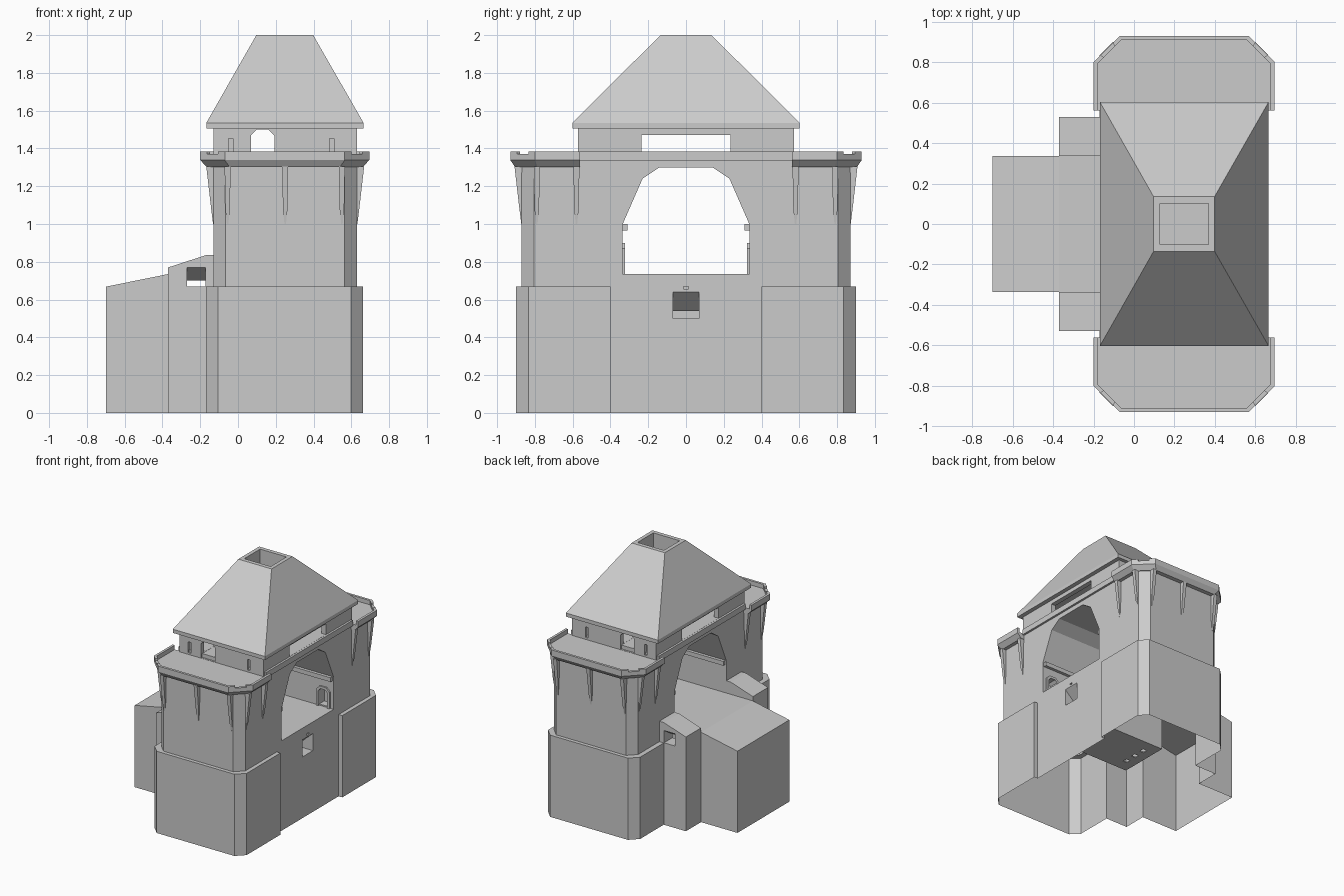
import bpy, bmesh, math

if "Cube" in bpy.data.objects:
    bpy.data.objects.remove(bpy.data.objects["Cube"])

def make(name, bm):
    bmesh.ops.recalc_face_normals(bm, faces=bm.faces[:])
    me = bpy.data.meshes.new(name)
    bm.to_mesh(me)
    bm.free()
    ob = bpy.data.objects.new(name, me)
    bpy.context.collection.objects.link(ob)
    return ob

def add_loft(bm, rings, top=True):
    """Skin a stack of equal-length rings and cap both ends."""
    vs = [[bm.verts.new(p) for p in r] for r in rings]
    n = len(vs[0])
    for a, b in zip(vs, vs[1:]):
        for i in range(n):
            bm.faces.new((a[i], a[(i + 1) % n], b[(i + 1) % n], b[i]))
    bm.faces.new(vs[0])
    if top:
        bm.faces.new(vs[-1])

def loft(name, rings, top=True):
    bm = bmesh.new()
    add_loft(bm, rings, top)
    return make(name, bm)

def rect(x0, x1, y0, y1, z):
    return [(x0, y0, z), (x1, y0, z), (x1, y1, z), (x0, y1, z)]

def box(name, x0, x1, y0, y1, z0, z1, top=True):
    return loft(name, [rect(x0, x1, y0, y1, z0), rect(x0, x1, y0, y1, z1)], top)

def along_x(name, prof, x0, x1):
    return loft(name, [[(x, y, z) for y, z in prof] for x in (x0, x1)])

def along_y(name, prof, y0, y1):
    return loft(name, [[(x, y, z) for x, z in prof] for y in (y0, y1)])

def combine(ob, others, op):
    for o in others:
        m = ob.modifiers.new("b", 'BOOLEAN')
        m.operation, m.object, m.solver = op, o, 'EXACT'
        bpy.context.view_layer.update()
        me = bpy.data.meshes.new_from_object(
            ob.evaluated_get(bpy.context.evaluated_depsgraph_get()))
        ob.modifiers.clear()
        ob.data = me
        bpy.data.objects.remove(o)

def drop_faces(ob, test):
    bm = bmesh.new()
    bm.from_mesh(ob.data)
    bad = [f for f in bm.faces if test(f.calc_center_median(), f.normal)]
    bmesh.ops.delete(bm, geom=bad, context='FACES')
    bm.to_mesh(ob.data)
    bm.free()

def tower_ring(x0, x1, yi, yo, c, z, s):
    """Plan with chamfered outer corners, s picks the end."""
    return [(x, s * y, z) for x, y in ((x0, yi), (x0, yo - c), (x0 + c, yo),
                                       (x1 - c, yo), (x1, yo - c), (x1, yi))]

# gatehouse body, joined with plinths and rear blocks
def body_ring(z):
    return tower_ring(-.13, .63, 0, .87, .065, z, 1)[1:5] + \
        tower_ring(-.13, .63, 0, .87, .065, z, -1)[1:5][::-1]
body = loft("gatehouse_body", [body_ring(0), body_ring(1.345)])
parts = [along_y("rear_block", [(-.70, 0), (-.05, 0), (-.05, .735), (-.37, .735), (-.70, .668)],
                 -.335, .335)]
for s in (-1, 1):
    parts.append(loft("plinth", [tower_ring(-.17, .663, .40, .90, .065, z, s) for z in (0, .668)]))
    parts.append(along_y("side_block", [(-.37, 0), (-.05, 0), (-.05, .835), (-.17, .835), (-.37, .77)],
                         s * .25, s * .53))
combine(body, parts, 'UNION')

# archway, side doors, downward-angled windows
arch = [(-.335, .735), (.335, .735), (.335, 1.0), (.23, 1.24), (.14, 1.30),
        (-.14, 1.30), (-.23, 1.24), (-.335, 1.0)]
cuts = [along_x("arch_cut", arch, -.6, .8)]

def door_profile(cx, w, z0, z1):
    h = w * .5
    return [(cx - w, z0), (cx + w, z0), (cx + w, z1 - h), (cx + h, z1),
            (cx - h, z1), (cx - w, z1 - h)]

for s in (-1, 1):
    cuts.append(along_y("door_cut", door_profile(.54, .04, .745, .88), s * .30, s * .40))
    cuts.append(along_x("loop_cut", [(s * .60, .67), (s * .60, .787), (s * .53, .77),
                                     (s * .42, .70), (s * .42, .67)], -.27, -.172))
cuts.append(along_y("window_cut", [(.72, .50), (.72, .70), (.63, .64), (.52, .54), (.52, .50)],
                    -.068, .068))
cuts.append(box("slot_cut", .60, .70, -.014, .014, .655, .668))
combine(body, cuts, 'DIFFERENCE')

# hollow underneath, windows open to the inside
drop_faces(body, lambda c, n: (c.z < .001 and abs(n.z) > .9)
           or (abs(c.x - .52) < .002 and abs(n.x) > .9 and abs(c.y) < .05)
           or (abs(abs(c.y) - .42) < .002 and abs(n.y) > .9 and -.3 < c.x < -.15))

# guard room hanging under the passage floor, with drop holes
room = box("lower_room", -.10, .625, -.215, .215, .26, .73)
holes = []
for y in (-.1, 0, .1):
    holes.append(box("hole_cut", -.03, .01, y - .02, y + .02, .2, .3))
combine(room, [box("room_void", -.09, .7, -.205, .205, .27, .72)] + holes, 'DIFFERENCE')

# imposts and door frames inside the passage
for s in (-1, 1):
    box("impost", -.12, .62, s * .31, s * .34, .965, 1.0)
    frame = along_y("door_frame", door_profile(.54, .06, .735, .90), s * .322, s * .337)
    combine(frame, [along_y("frame_cut", door_profile(.54, .04, .70, .88), s * .3, s * .4)],
            'DIFFERENCE')

# corbelled platforms and their parapets
def rim_path(i):
    x0, x1, y1, c = -.20 + i, .695 - i, .93 - i, .13 - i * .586
    out = [(x0, .56)]
    for a, b in (((x0, y1 - c), (x0 + c, y1)), ((x1 - c, y1), (x1, y1 - c))):
        for t in (0, .27, .73, 1):
            out.append((a[0] + (b[0] - a[0]) * t, a[1] + (b[1] - a[1]) * t))
    return out + [(x1, .56)]

for s in (-1, 1):
    loft("platform", [tower_ring(-.165, .66, .56, .905, .12, 1.302, s),
                      tower_ring(-.20, .695, .56, .93, .13, 1.338, s),
                      tower_ring(-.20, .695, .56, .93, .13, 1.35, s)])
    bm = bmesh.new()
    P, Q = rim_path(0), rim_path(.02)
    for k in range(len(P) - 1):
        ht = 1.37 if k in (2, 6) else 1.385
        add_loft(bm, [[(x, s * y, z) for x, y in (P[k], P[k + 1], Q[k + 1], Q[k])]
                      for z in (1.345, ht)])
    make("parapet", bm)

# tapering brackets under the platforms
bm = bmesh.new()

def bracket(x, y, nx, ny):
    rings = []
    for z, w, d in ((1.0, .004, .002), (1.08, .012, .012), (1.305, .016, .038)):
        rings.append([(x + nx * o - ny * t, y + ny * o + nx * t, z)
                      for o, t in ((-.01, -w), (d, -w), (d, w), (-.01, w))])
    add_loft(bm, rings)

k = math.sqrt(.5)
for s in (-1, 1):
    for x in (-.055, .25, .55):
        bracket(x, s * .87, 0, s)
    for x, d in ((-.13, -1), (.63, 1)):
        for y in (.58, .79):
            bracket(x, s * y, d, 0)
make("brackets", bm)

# moulding between the platforms
box("wall_moulding", -.147, .647, -.56, .56, 1.337, 1.383)

# watch room with doors, slits and long openings
watch = box("watch_room", -.13, .63, -.573, .573, 1.34, 1.51)
wcuts = [box("void", -.09, .59, -.533, .533, 1.384, 1.6),
         box("long_opening", -.3, .8, -.235, .235, 1.384, 1.472),
         along_y("doorway", door_profile(.13, .062, 1.352, 1.50), -.8, .8)]
for s in (-1, 1):
    for x in (-.038, .497):
        wcuts.append(box("slit", x - .012, x + .012, s * .55, s * .65, 1.365, 1.453))
combine(watch, wcuts, 'DIFFERENCE')
# clear the moulding below the doorways
# hipped roof with open flue at the top
loft("roof", [rect(-.168, .665, -.602, .602, 1.505), rect(-.168, .665, -.602, .602, 1.535),
              rect(.097, .398, -.135, .135, 2.0), rect(.128, .367, -.102, .102, 2.0),
              rect(.128, .367, -.102, .102, 1.75)])
